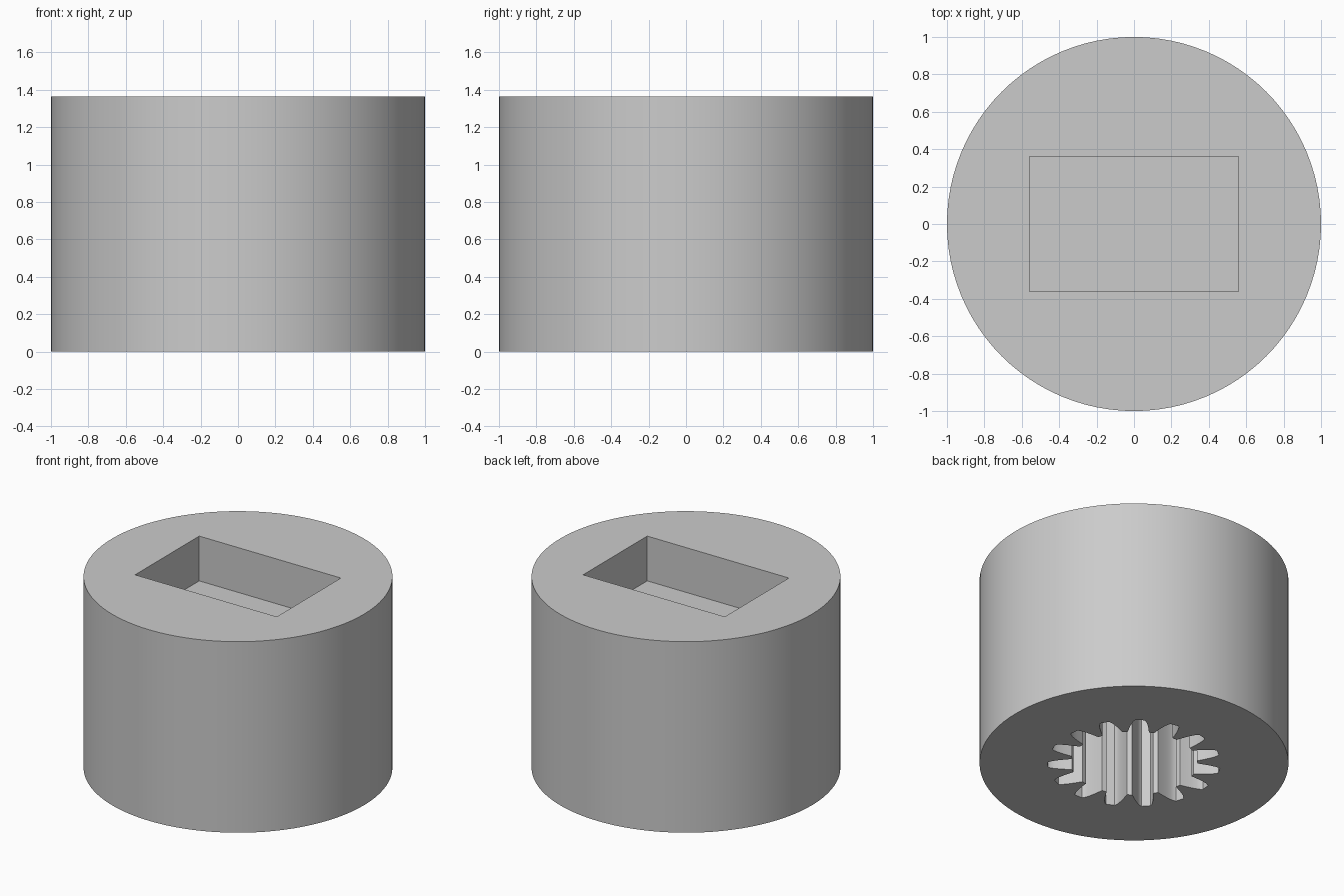
import bpy
import bmesh
from math import cos, sin, pi, radians

HEIGHT = 1.365
POCKET_DEPTH = 0.32
SOCKET_DEPTH = 0.82
TEETH = 15

if "Cube" in bpy.data.objects:
    bpy.data.objects.remove(bpy.data.objects["Cube"], do_unlink=True)

grey = bpy.data.materials.new("plain_grey")
grey.use_nodes = True
grey.diffuse_color = (0.6, 0.6, 0.6, 1)
grey.node_tree.nodes["Principled BSDF"].inputs["Base Color"].default_value = (0.6, 0.6, 0.6, 1)


def prism(name, outline, bottom, top):
    """Extrude a closed xy outline between two heights."""
    bm = bmesh.new()
    base = bm.faces.new([bm.verts.new((x, y, bottom)) for x, y in outline])
    side = bmesh.ops.extrude_face_region(bm, geom=[base])["geom"]
    verts = [v for v in side if isinstance(v, bmesh.types.BMVert)]
    bmesh.ops.translate(bm, verts=verts, vec=(0, 0, top - bottom))
    bmesh.ops.recalc_face_normals(bm, faces=bm.faces)
    mesh = bpy.data.meshes.new(name)
    bm.to_mesh(mesh)
    bm.free()
    mesh.materials.append(grey)
    obj = bpy.data.objects.new(name, mesh)
    bpy.context.collection.objects.link(obj)
    return obj


def polar(radius, angle):
    return radius * cos(angle), radius * sin(angle)


# Round body
SEGMENTS = 96
body = prism("coupler_body", [polar(1, 2 * pi * i / SEGMENTS) for i in range(SEGMENTS)], 0, HEIGHT)

# Rectangular pocket in the top
pocket = prism("pocket_cutter", [(-0.56, -0.362), (0.56, -0.362), (0.56, 0.362), (-0.56, 0.362)],
               HEIGHT - POCKET_DEPTH, HEIGHT + 0.2)

# Gear-shaped socket in the underside: radius and half angle along one tooth flank
flank = [(0.41, 9.6), (0.435, 8.6), (0.465, 7.5), (0.495, 6.4), (0.525, 5.2), (0.547, 4.1), (0.56, 3.0)]
tooth = [(r, -a) for r, a in flank] + [(r, a) for r, a in reversed(flank)]
gear = [polar(r, radians(a - 90 + 360 * k / TEETH)) for k in range(TEETH) for r, a in tooth]
socket = prism("socket_cutter", gear, -0.2, SOCKET_DEPTH)

# Cut both recesses
bpy.ops.object.select_all(action="DESELECT")
body.select_set(True)
bpy.context.view_layer.objects.active = body
for cutter in (pocket, socket):
    cutter.hide_render = True
    mod = body.modifiers.new(cutter.name, "BOOLEAN")
    mod.operation = "DIFFERENCE"
    mod.solver = "EXACT"
    mod.object = cutter
    bpy.ops.object.modifier_apply(modifier=mod.name)
    bpy.data.objects.remove(cutter, do_unlink=True)

bpy.ops.object.shade_smooth_by_angle(angle=radians(20))
